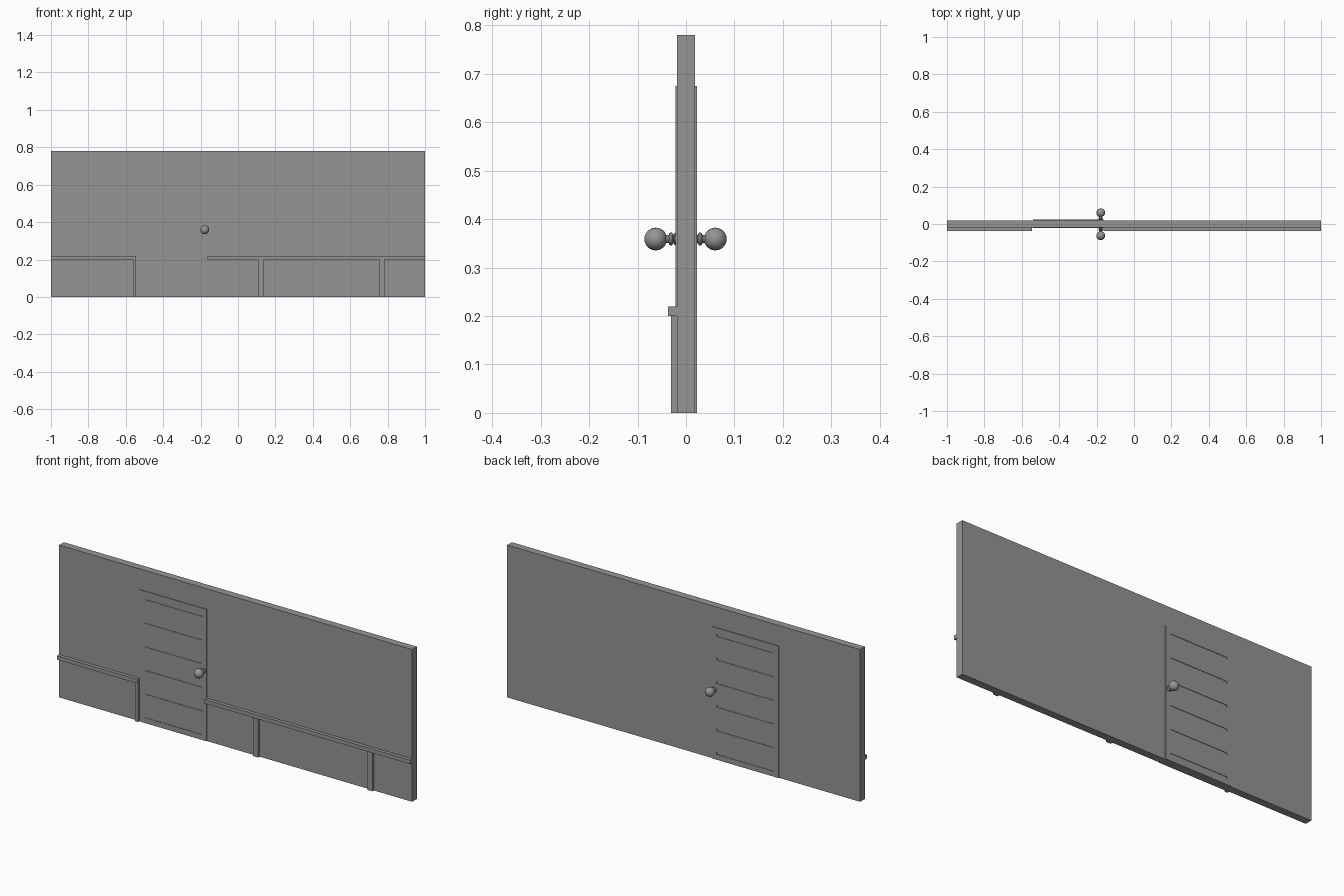
import bpy, bmesh, math
from mathutils import Vector

old = bpy.data.objects.get("Cube")
if old:
    bpy.data.objects.remove(old, do_unlink=True)

# One plain grey for everything
grey = bpy.data.materials.new("plain grey")
grey.use_nodes = True
colour = (0.3, 0.3, 0.3, 1)
grey.diffuse_color = colour
grey.node_tree.nodes["Principled BSDF"].inputs["Base Color"].default_value = colour


def finish(name, bm):
    bmesh.ops.recalc_face_normals(bm, faces=bm.faces[:])
    mesh = bpy.data.meshes.new(name)
    bm.to_mesh(mesh)
    bm.free()
    mesh.materials.append(grey)
    obj = bpy.data.objects.new(name, mesh)
    bpy.context.collection.objects.link(obj)
    return obj


def box_mesh(lo, hi):
    bm = bmesh.new()
    bmesh.ops.create_cube(bm, size=1)
    for v in bm.verts:
        v.co = Vector([(a + b) / 2 + c * (b - a) for a, b, c in zip(lo, hi, v.co)])
    return bm


def box(name, x, y, z):
    return finish(name, box_mesh((x[0], y[0], z[0]), (x[1], y[1], z[1])))


# Wall
front, back = -0.019, 0.019
box("wall", (-1, 1), (front, back), (0, 0.78))

# Door slab, with six shallow slots on each face
door = box_mesh((-0.54, -0.022, 0), (-0.163, 0.023, 0.675))
slot_x = (-0.513, -0.19)
slots = [0.033 + 0.121 * i for i in range(6)]
half = 0.006
cuts = [((x, 0, 0), (1, 0, 0)) for x in slot_x]
cuts += [((0, 0, z + s), (0, 0, 1)) for z in slots for s in (-half, half)]
for point, normal in cuts:
    bmesh.ops.bisect_plane(door, geom=door.verts[:] + door.edges[:] + door.faces[:],
                           plane_co=point, plane_no=normal)
door.normal_update()


def in_slot(face):
    c = face.calc_center_median()
    return (abs(face.normal.y) > 0.9 and slot_x[0] < c.x < slot_x[1]
            and any(abs(c.z - z) < half for z in slots))


slot_faces = [f for f in door.faces if in_slot(f)]
for face in bmesh.ops.extrude_discrete_faces(door, faces=slot_faces)["faces"]:
    inward = -0.0025 if face.calc_center_median().y > 0 else 0.0025
    for v in face.verts:
        v.co.y += inward
finish("door", door)

# Chair rails and upright battens on the front
for name, x in (("right_rail", (-1, -0.545)), ("left_rail", (-0.163, 1))):
    box(name, x, (-0.037, front), (0.2, 0.22))
for name, x in (("door_batten", (-0.562, -0.545)), ("middle_batten", (0.107, 0.135)),
                ("left_batten", (0.755, 0.783))):
    box(name, x, (-0.031, front), (0, 0.2))

# Door knobs: turned profile of (radius, distance from the door centre)
profile = [(0.012, 0.018), (0.012, 0.023), (0.008, 0.025), (0.013, 0.028),
           (0.013, 0.032), (0.008, 0.036), (0.008, 0.04)]
ball, centre = 0.0235, 0.0615
for i in range(2, 13):
    a = math.pi * i / 12
    profile.append((ball * math.sin(a), centre - ball * math.cos(a)))

for name, side in (("front_knob", -1), ("back_knob", 1)):
    bm = bmesh.new()
    verts = [bm.verts.new((r, side * d, 0)) for r, d in profile]
    edges = [bm.edges.new(pair) for pair in zip(verts, verts[1:])]
    bmesh.ops.spin(bm, geom=verts + edges, cent=(0, 0, 0), axis=(0, 1, 0),
                   angle=math.tau, steps=20, use_merge=True)
    bmesh.ops.remove_doubles(bm, verts=bm.verts[:], dist=0.0001)
    knob = finish(name, bm)
    knob.location = (-0.178, -0.001, 0.359)
    bpy.ops.object.select_all(action="DESELECT")
    knob.select_set(True)
    bpy.context.view_layer.objects.active = knob
    bpy.ops.object.shade_smooth_by_angle(angle=math.radians(35))
